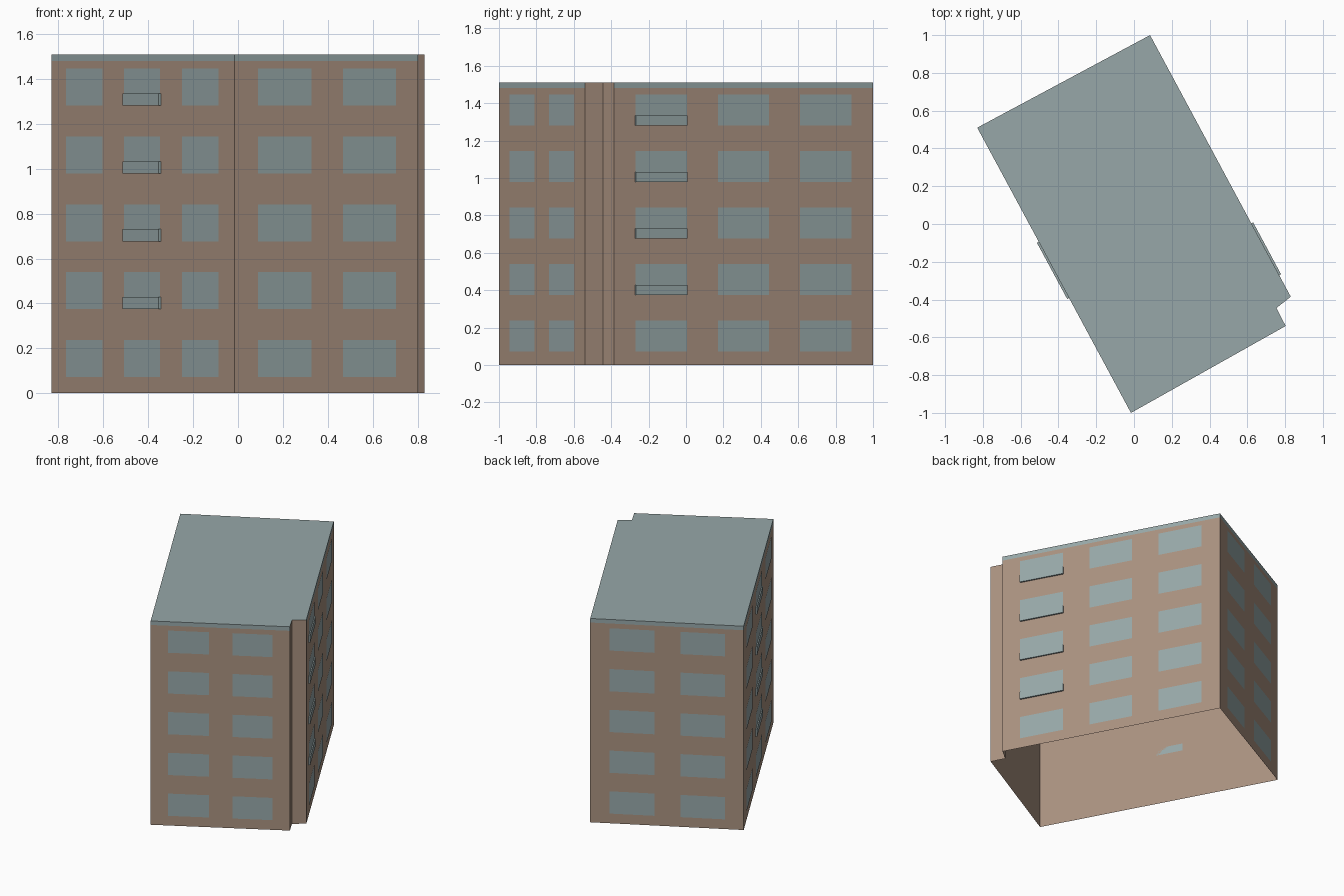
import bpy, bmesh
from mathutils import Vector

cube = bpy.data.objects.get("Cube")
if cube:
    bpy.data.objects.remove(cube, do_unlink=True)


def make_material(name, rgb):
    m = bpy.data.materials.new(name)
    m.use_nodes = True
    m.diffuse_color = (*rgb, 1)
    m.node_tree.nodes["Principled BSDF"].inputs["Base Color"].default_value = (*rgb, 1)
    return m


BROWN = make_material("brown wall", (0.40, 0.285, 0.215))
TEAL = make_material("grey teal", (0.31, 0.39, 0.395))

HEIGHT, BAND = 1.51, 1.48
FLOORS, STOREY, SILL, WINDOW_H = 5, 0.302, 0.073, 0.165
LONG = [(0.082, 0.28), (0.40, 0.597), (0.717, 0.915)]
SHORT = [(0.126, 0.418), (0.588, 0.877)]

# Footprint corners, counterclockwise, with the notch at the right
west, south, east = Vector((-0.83, 0.51)), Vector((-0.016, -1.0)), Vector((0.803, -0.54))
notch, notch_end, north = Vector((0.754, -0.445)), Vector((0.83, -0.385)), Vector((0.085, 1.0))
corners = [west, south, east, notch, notch_end, north]

# Facades: start, end, window columns, balcony column
facades = {
    "west": (west, south, LONG, 1),
    "south": (south, east, SHORT, None),
    "east": (notch_end, north, LONG, 0),
    "north": (north, west, SHORT, None),
}


def finish(name, bm, *mats):
    me = bpy.data.meshes.new(name)
    bm.to_mesh(me)
    bm.free()
    for m in mats:
        me.materials.append(m)
    ob = bpy.data.objects.new(name, me)
    bpy.context.collection.objects.link(ob)
    return ob


def panel(bm, a, b, z0, z1):
    pts = [(*a, z0), (*b, z0), (*b, z1), (*a, z1)]
    return bm.faces.new([bm.verts.new(p) for p in pts])


def outward(a, b):
    d = (b - a).normalized()
    return Vector((d.y, -d.x))


# Walls, open underneath, with a painted band below the roof on the facades
bm = bmesh.new()
starts = [f[0] for f in facades.values()]
for i, a in enumerate(corners):
    b = corners[(i + 1) % len(corners)]
    panel(bm, a, b, 0, BAND)
    panel(bm, a, b, BAND, HEIGHT).material_index = int(a in starts)
bmesh.ops.remove_doubles(bm, verts=bm.verts, dist=0.0001)
finish("walls", bm, BROWN, TEAL)

# Flat roof
bm = bmesh.new()
bm.faces.new([bm.verts.new((*c, HEIGHT)) for c in corners])
finish("roof", bm, TEAL)

for side, (a, b, columns, balcony) in facades.items():
    n = outward(a, b)
    windows, balconies = bmesh.new(), bmesh.new()
    for floor in range(FLOORS):
        z = SILL + floor * STOREY
        for col, (s, e) in enumerate(columns):
            p, q = a.lerp(b, s), a.lerp(b, e)
            # Thin window plate
            panel(windows, p + n * 0.003, q + n * 0.003, z, z + WINDOW_H)
            # Shallow balcony front on the upper floors
            if col == balcony and floor > 0:
                ring = [p, p + n * 0.011, q + n * 0.011, q]
                base = balconies.faces.new(
                    [balconies.verts.new((*c, z)) for c in ring])
                ext = bmesh.ops.extrude_face_region(balconies, geom=[base])
                top = [g for g in ext["geom"] if isinstance(g, bmesh.types.BMVert)]
                bmesh.ops.translate(balconies, verts=top, vec=(0, 0, 0.054))
    finish(side + "_windows", windows, TEAL)
    if balcony is None:
        balconies.free()
    else:
        bmesh.ops.recalc_face_normals(balconies, faces=balconies.faces)
        finish(side + "_balconies", balconies, TEAL)
